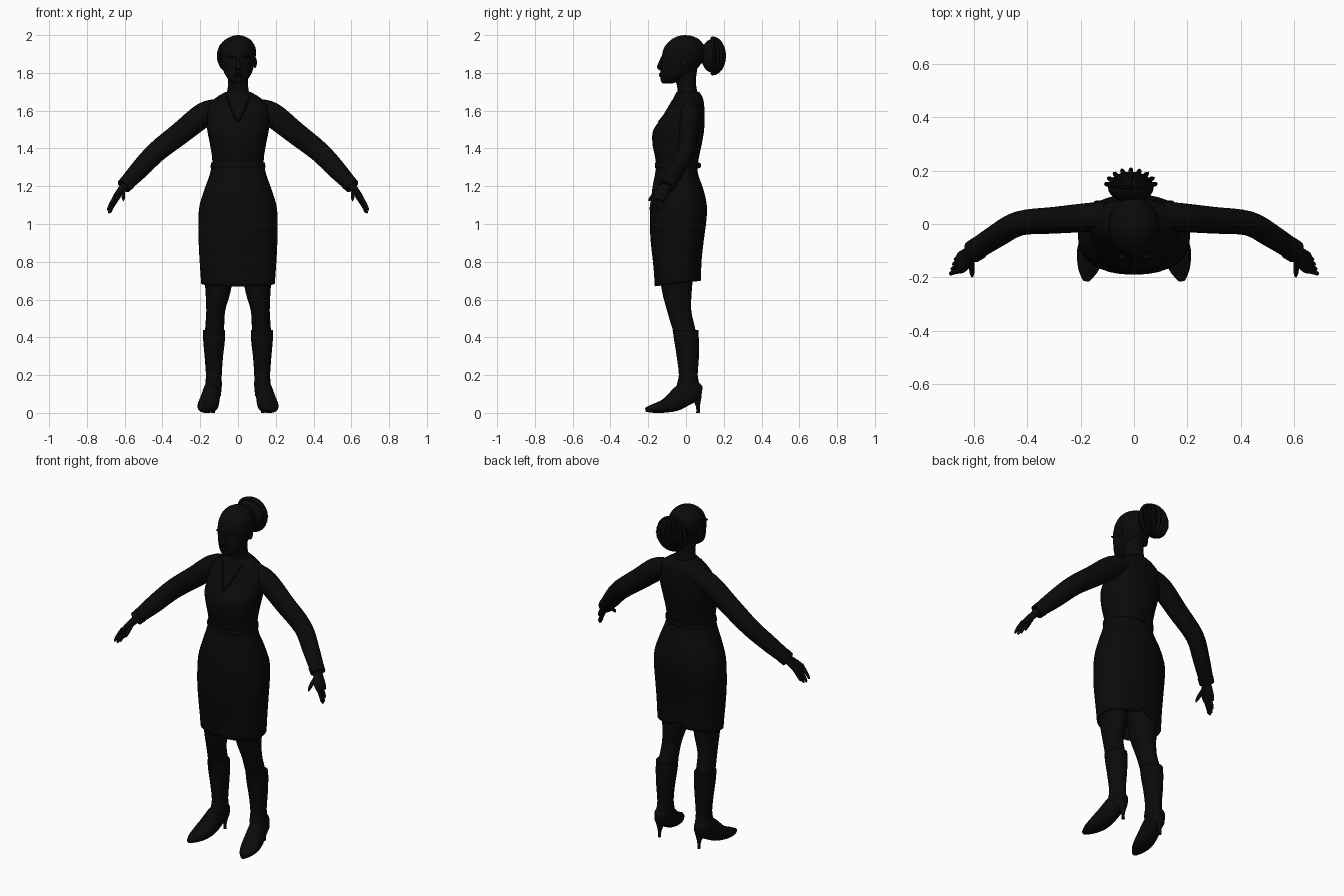
import bpy, bmesh, math, random
from mathutils import Vector

random.seed(4)
if "Cube" in bpy.data.objects:
    bpy.data.objects.remove(bpy.data.objects["Cube"])

black = bpy.data.materials.new("near_black")
black.use_nodes = True
black.diffuse_color = (0.003, 0.003, 0.003, 1)
black.node_tree.nodes["Principled BSDF"].inputs["Base Color"].default_value = (0.003, 0.003, 0.003, 1)


def finish(name, bm):
    bmesh.ops.recalc_face_normals(bm, faces=bm.faces)
    me = bpy.data.meshes.new(name)
    bm.to_mesh(me)
    bm.free()
    me.materials.append(black)
    ob = bpy.data.objects.new(name, me)
    bpy.context.collection.objects.link(ob)
    bpy.ops.object.select_all(action='DESELECT')
    ob.select_set(True)
    bpy.context.view_layer.objects.active = ob
    bpy.ops.object.shade_smooth_by_angle(angle=math.radians(50))
    return ob


def spline(rows, steps):
    """Catmull-Rom interpolation of rows of numbers."""
    out = []
    for i in range(len(rows) - 1):
        p0, p1, p2, p3 = (rows[min(max(i + k, 0), len(rows) - 1)] for k in (-1, 0, 1, 2))
        for s in range(steps):
            t = s / steps
            out.append([b + t * (c - a) / 2 + t * t * (a - 2.5 * b + 2 * c - d / 2)
                        + t ** 3 * (1.5 * (b - c) + (d - a) / 2)
                        for a, b, c, d in zip(p0, p1, p2, p3)])
    return out + [list(rows[-1])]


def loft(name, rows, up=None, p=2.0, sides=24, steps=4, caps=True):
    """Skin rings of (x, y, z, a, b); without up the rings lie flat, else they follow the path."""
    rows = spline(rows, steps)
    centres = [Vector(r[:3]) for r in rows]
    bm = bmesh.new()
    rings = []
    for i, (c, r) in enumerate(zip(centres, rows)):
        u, v = Vector((1, 0, 0)), Vector((0, 1, 0))
        if up:
            t = (centres[min(i + 1, len(rows) - 1)] - centres[max(i - 1, 0)]).normalized()
            u = Vector(up)
            u = (u - t * u.dot(t)).normalized()
            v = t.cross(u)
        ring = []
        for k in range(sides):
            co, si = math.cos(math.tau * k / sides), math.sin(math.tau * k / sides)
            ring.append(bm.verts.new(c + u * math.copysign(abs(co) ** (2 / p), co) * max(r[3], .001)
                                     + v * math.copysign(abs(si) ** (2 / p), si) * max(r[4], .001)))
        rings.append(ring)
    for lo, hi in zip(rings, rings[1:]):
        for k in range(sides):
            bm.faces.new((lo[k], lo[k - 1], hi[k - 1], hi[k]))
    if caps:
        bm.faces.new(rings[0])
        bm.faces.new(rings[-1])
    return finish(name, bm)


def body(name, rows, x=0, **kw):
    """Upright loft from (z, half width, front y, back y)."""
    return loft(name, [(x, (f + b) / 2, z, w, (b - f) / 2) for z, w, f, b in rows], **kw)


def ball(name, centre, size):
    bm = bmesh.new()
    bmesh.ops.create_uvsphere(bm, u_segments=24, v_segments=14, radius=1)
    bmesh.ops.scale(bm, vec=size, verts=bm.verts)
    bmesh.ops.translate(bm, vec=centre, verts=bm.verts)
    return finish(name, bm)


# Fitted jacket and neck
jacket = body("jacket", [(1.30, .135, -.155, .06), (1.36, .138, -.165, .07), (1.43, .150, -.178, .085),
                         (1.50, .163, -.172, .096), (1.57, .165, -.12, .098), (1.63, .155, -.085, .096),
                         (1.67, .115, -.065, .088), (1.70, .065, -.05, .07)], p=2.3)
body("neck", [(1.66, .07, -.05, .075), (1.71, .056, -.045, .058), (1.76, .052, -.055, .052),
              (1.82, .055, -.07, .06)])

# Pencil skirt with an open hem, belt and back knot
skirt = body("skirt", [(.69, .195, -.165, .08), (.80, .203, -.175, .082), (.92, .209, -.188, .095),
                       (1.02, .210, -.19, .108), (1.10, .203, -.188, .11), (1.19, .175, -.178, .09),
                       (1.26, .150, -.165, .065), (1.32, .136, -.155, .058)], p=2.3, caps=False, sides=32)
for vert in skirt.data.vertices:
    if vert.co.z < .72:
        vert.co.z += .012 * vert.co.y / .1 + (.03 if abs(vert.co.x) < .02 and vert.co.y > 0 else 0)
hem = skirt.modifiers.new("cloth_thickness", 'SOLIDIFY')
hem.thickness, hem.offset = .008, -1
body("belt", [(1.295, .143, -.162, .064), (1.305, .145, -.165, .066), (1.325, .142, -.163, .067)], p=2.3)
ball("belt_knot", (0, .068, 1.31), (.02, .012, .015))

# V neckline laid on the jacket front
bpy.context.view_layer.update()
for s, side in ((1, "left"), (-1, "right")):
    path = []
    for i in range(7):
        t = i / 6
        hit, at, _, _ = jacket.ray_cast(Vector((s * .062 * t ** .8, -1, 1.54 + .135 * t)), Vector((0, 1, 0)))
        if hit:
            path.append((*at, .006, .005))
    loft(side + "_neckline", path, up=(0, 1, 0), sides=8)

# Head and facial features
body("head", [(1.745, .018, -.125, -.07), (1.76, .043, -.134, -.03), (1.79, .068, -.134, .02),
              (1.835, .084, -.133, .07), (1.89, .094, -.128, .099), (1.94, .086, -.112, .097),
              (1.98, .056, -.072, .066), (1.999, .012, -.018, .018)], p=2.1, sides=32)
loft("nose", [(0, -.124, 1.885, .008, .008), (0, -.136, 1.85, .011, .011),
              (0, -.142, 1.828, .015, .012), (0, -.132, 1.812, .010, .006)], sides=12)
for z, name in ((1.795, "upper_lip"), (1.785, "lower_lip")):
    ball(name, (0, -.134, z), (.026, .009, .006))
for s, side in ((1, "left"), (-1, "right")):
    ball(side + "_ear", (s * .09, -.01, 1.855), (.01, .018, .03))
    ball(side + "_brow", (s * .036, -.121, 1.885), (.026, .009, .006))

# Hair cap and bun with wrapped strands and loose ends
ball("hair", (0, -.005, 1.91), (.096, .106, .09))
bun = Vector((-.012, .138, 1.89))
ball("bun", bun, (.086, .058, .088))
loft("bun_root", [(-.005, .07, 1.9, .05, .05), (-.01, .11, 1.9, .04, .05)], up=(1, 0, 0))
for i in range(9):
    a = math.pi * (i + .5) / 9
    strand = []
    for k in range(13):
        b = math.pi * (k / 12 - .5)
        strand.append((bun.x + .09 * math.cos(a) * math.cos(b), bun.y + .062 * math.sin(a) * math.cos(b),
                       bun.z + .092 * math.sin(b), .012, .009))
    loft(f"bun_strand_{i + 1}", strand, up=(math.cos(a), math.sin(a), .01), sides=8, steps=1)
    for k in range(2):
        tilt = random.uniform(-.6, .9)
        d = Vector((math.cos(a) * math.cos(tilt) * .1, math.sin(a) * math.cos(tilt) * .072, math.sin(tilt) * .095))
        loft(f"hair_end_{i + 1}_{k + 1}", [(*(bun + d * .8), .009, .007), (*(bun + d * 1.06), .001, .001)],
             up=(.1, .2, 1), sides=6)

for s, side in ((1, "left"), (-1, "right")):
    def limb(name, rows, **kw):
        return loft(side + "_" + name, [(s * r[0], *r[1:]) for r in rows], **kw)

    # Sleeve with cuff
    limb("sleeve", [(.10, .03, 1.615, .055, .05), (.18, .024, 1.58, .054, .064), (.30, .014, 1.485, .05, .06),
                    (.43, .002, 1.383, .046, .055), (.52, -.048, 1.29, .043, .05),
                    (.60, -.1, 1.205, .04, .038)], up=(0, 1, 0))
    limb("cuff", [(.583, -.09, 1.222, .044, .042), (.605, -.104, 1.199, .043, .04)], up=(0, 1, 0))

    # Hand, fingers and thumb
    limb("palm", [(.595, -.1, 1.21, .025, .022), (.618, -.118, 1.18, .034, .02),
                  (.645, -.142, 1.145, .042, .017), (.658, -.15, 1.125, .036, .012)], up=(0, 1, 0), sides=16)
    for i, (y, length) in enumerate(((-.178, .062), (-.16, .073), (-.142, .07), (-.124, .054))):
        x, z = .655 - .006 * i, 1.14 - .002 * i
        limb(f"finger_{i + 1}", [(x - .008, y + .004, z + .012, .010, .010),
                                 (x + .018, y - .002, z - length * .5, .009, .009),
                                 (x + .032, y - .008, z - length, .007, .007),
                                 (x + .033, y - .009, z - length * 1.12, .002, .002)], up=(0, 1, 0), sides=10)
    limb("thumb", [(.612, -.13, 1.18, .014, .014), (.608, -.165, 1.155, .011, .012),
                   (.607, -.188, 1.135, .008, .009), (.607, -.198, 1.122, .002, .003)], up=(1, 0, 0), sides=10)

    # Leg and tall boot
    limb("leg", [(.10, -.045, .95, .085, .1), (.102, -.05, .75, .077, .09), (.106, -.048, .64, .066, .078),
                 (.118, -.036, .54, .05, .064), (.124, -.01, .44, .05, .06), (.126, .005, .38, .045, .05)])
    limb("boot", [(.127, -.003, .44, .058, .068), (.127, .003, .38, .057, .065), (.128, .01, .29, .048, .058),
                  (.128, .012, .2, .042, .05), (.13, .012, .14, .044, .062), (.131, .02, .09, .04, .06)])
    foot = [(.18, -.213, .005, .028, .012), (.173, -.175, 0, .046, .036), (.162, -.115, 0, .072, .053),
            (.151, -.06, .008, .115, .052), (.14, 0, .04, .165, .046), (.132, .05, .06, .17, .041),
            (.13, .084, .085, .14, .018)]
    limb("shoe", [(x, y, (lo + hi) / 2, w, (hi - lo) / 2) for x, y, lo, hi, w in foot],
         up=(1, 0, 0), p=2.3)
    limb("heel", [(.131, .064, 0, .009, .010), (.131, .063, .035, .010, .011),
                  (.131, .055, .09, .028, .028)], sides=12)
